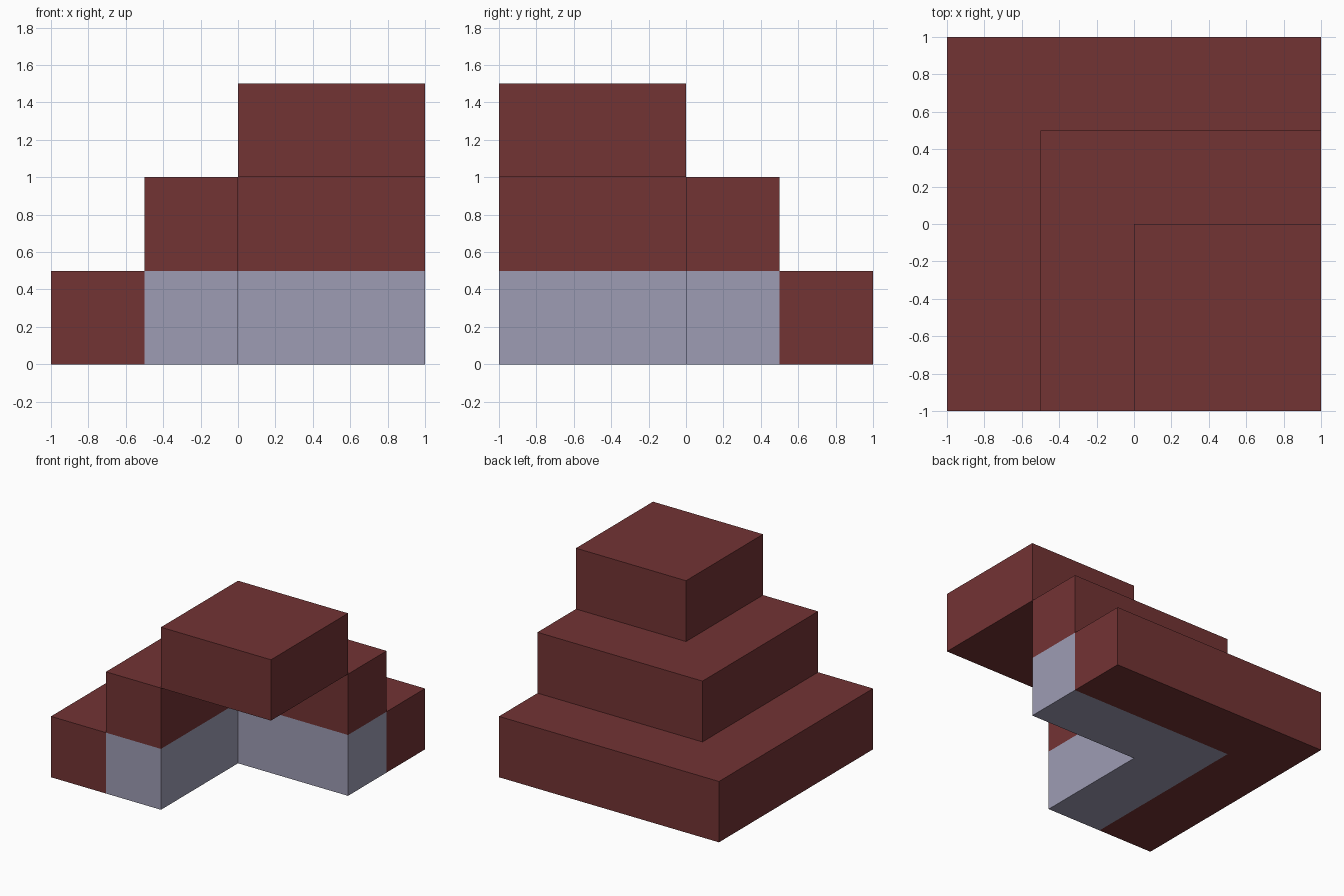
import bpy, bmesh

cube = bpy.data.objects.get("Cube")
if cube:
    bpy.data.objects.remove(cube, do_unlink=True)


def make_material(name, rgb):
    mat = bpy.data.materials.new(name)
    mat.use_nodes = True
    color = (*rgb, 1.0)
    mat.diffuse_color = color
    mat.node_tree.nodes["Principled BSDF"].inputs["Base Color"].default_value = color
    return mat


red = make_material("dark_red", (0.171, 0.033, 0.034))
grey = make_material("pale_grey", (0.337, 0.332, 0.456))


def add_object(name, bm, materials):
    bmesh.ops.recalc_face_normals(bm, faces=bm.faces)
    mesh = bpy.data.meshes.new(name)
    bm.to_mesh(mesh)
    bm.free()
    for mat in materials:
        mesh.materials.append(mat)
    obj = bpy.data.objects.new(name, mesh)
    bpy.context.collection.objects.link(obj)
    return obj


# Two lower steps: a stepped profile (distance from the inner corner, height)
# swept around a mitred corner
profile = [(0, 0), (0.5, 0), (1, 0), (1, 0.5), (0.5, 0.5), (0.5, 1), (0, 1), (0, 0.5)]
stations = [
    lambda d, z: (-d, -1, z),   # front end
    lambda d, z: (-d, d, z),    # mitre
    lambda d, z: (1, d, z),     # side end
]
bm = bmesh.new()
rings = [[bm.verts.new(place(d, z)) for d, z in profile] for place in stations]
n = len(profile)
for a, b in zip(rings, rings[1:]):
    for i in range(n):
        j = (i + 1) % n
        face = bm.faces.new((a[i], a[j], b[j], b[i]))
        # the inner half of the underside and the lower inner wall are grey
        face.material_index = 1 if i in (0, n - 1) else 0

# End caps: grey inner cell, red outer step and red upper step
for ring in (rings[0], rings[-1]):
    for cell, index in (((0, 1, 4, 7), 1), ((1, 2, 3, 4), 0), ((7, 4, 5, 6), 0)):
        face = bm.faces.new([ring[k] for k in cell])
        face.material_index = index
add_object("corner_steps", bm, [red, grey])

# Overhanging top block
bm = bmesh.new()
bmesh.ops.create_cube(bm, size=1)
bmesh.ops.scale(bm, vec=(1, 1, 0.5), verts=bm.verts)
bmesh.ops.translate(bm, vec=(0.5, -0.5, 1.25), verts=bm.verts)
add_object("top_block", bm, [red])
